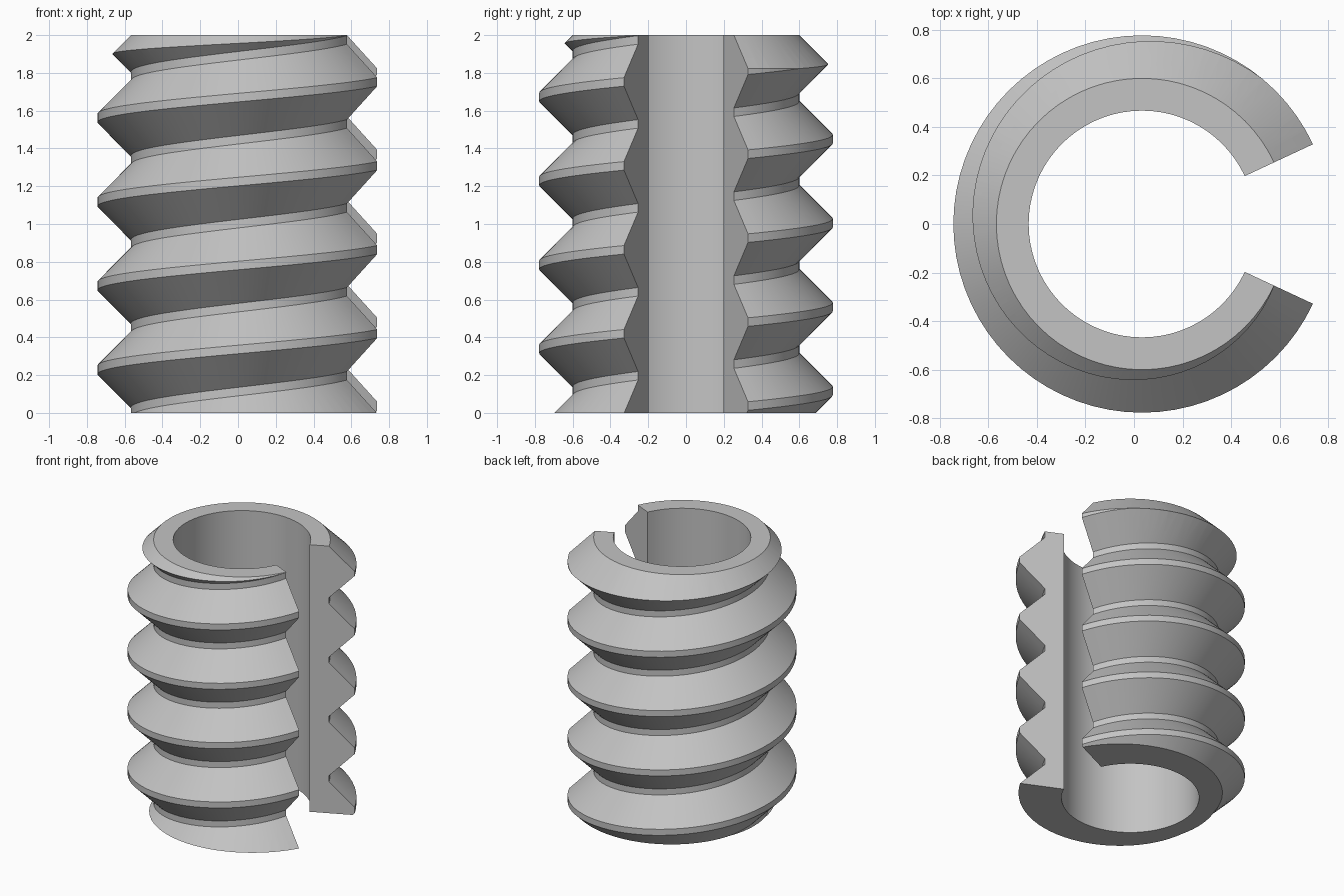
import bpy
import bmesh
from math import cos, sin, radians

cube = bpy.data.objects.get("Cube")
if cube:
    bpy.data.objects.remove(cube, do_unlink=True)

HEIGHT = 2.0
BORE, ROOT, CREST = 0.467, 0.6, 0.777
PITCH = HEIGHT / 4.5
DEPTH = CREST - ROOT              # flanks lie at 45 degrees
FLAT = PITCH / 2 - DEPTH          # width of the crest and root lands
HALF_SLOT = 25                    # half the slot opening, in degrees
AXIS_X = 0.033
STEPS = 62


def make_object(name, bm):
    bmesh.ops.recalc_face_normals(bm, faces=bm.faces)
    mesh = bpy.data.meshes.new(name)
    bm.to_mesh(mesh)
    bm.free()
    obj = bpy.data.objects.new(name, mesh)
    bpy.context.collection.objects.link(obj)
    return obj


def sweep(name, sections, closed):
    """Skin a row of equal outlines; cap the ends unless the row closes."""
    bm = bmesh.new()
    rings = [[bm.verts.new(p) for p in section] for section in sections]
    pairs = list(zip(rings, rings[1:]))
    if closed:
        pairs.append((rings[-1], rings[0]))
    else:
        bm.faces.new(rings[0])
        bm.faces.new(rings[-1])
    count = len(rings[0])
    for a, b in pairs:
        for i in range(count):
            j = (i + 1) % count
            bm.faces.new((a[i], a[j], b[j], b[i]))
    return make_object(name, bm)


def place(angle, radius, z):
    return (AXIS_X + radius * cos(angle), radius * sin(angle), z)


# Threaded wall with an open slot, left overlong at both ends
def wall_section(degrees):
    angle = radians(degrees)
    base = 0.205 + (degrees - 180) / 360 * PITCH
    outline = [(BORE, -0.7)]
    for turn in range(-2, 6):
        z = base + turn * PITCH
        outline += [(ROOT, z - DEPTH), (CREST, z),
                    (CREST, z + FLAT), (ROOT, z + FLAT + DEPTH)]
    # Keep the bore corners clear of the thread ends
    outline[0] = (BORE, base - 2 * PITCH - DEPTH)
    outline.append((BORE, base + 5 * PITCH + FLAT + DEPTH))
    return [place(angle, r, z) for r, z in outline]


span = 360 - 2 * HALF_SLOT
insert = sweep("threaded_insert",
               [wall_section(HALF_SLOT + span * i / STEPS) for i in range(STEPS + 1)],
               closed=False)

# Trimming envelope: flat base, flat top and a 45 degree top chamfer
bm = bmesh.new()
rings = []
for radius, z in ((1.0, 0.0), (1.0, HEIGHT - 1.0 + ROOT), (ROOT, HEIGHT)):
    rings.append([bm.verts.new(place(radians(HALF_SLOT + span * i / STEPS), radius, z))
                  for i in range(STEPS * 360 // span)])
for low, high in zip(rings, rings[1:]):
    for i in range(len(low)):
        j = (i + 1) % len(low)
        bm.faces.new((low[i], low[j], high[j], high[i]))
bm.faces.new(rings[0])
bm.faces.new(rings[-1])
cutter = make_object("trim_envelope", bm)
cutter.hide_render = True

trim = insert.modifiers.new("Trim", 'BOOLEAN')
trim.operation = 'INTERSECT'
trim.solver = 'EXACT'
trim.object = cutter
bpy.ops.object.select_all(action='DESELECT')
bpy.context.view_layer.objects.active = insert
insert.select_set(True)
bpy.ops.object.modifier_apply(modifier=trim.name)
bpy.data.objects.remove(cutter, do_unlink=True)

# Plain grey metal
grey = bpy.data.materials.new("plain_grey")
grey.use_nodes = True
colour = (0.55, 0.55, 0.55, 1.0)
grey.diffuse_color = colour
grey.node_tree.nodes["Principled BSDF"].inputs["Base Color"].default_value = colour
insert.data.materials.clear()
insert.data.materials.append(grey)
bpy.ops.object.shade_smooth_by_angle(angle=radians(25))
